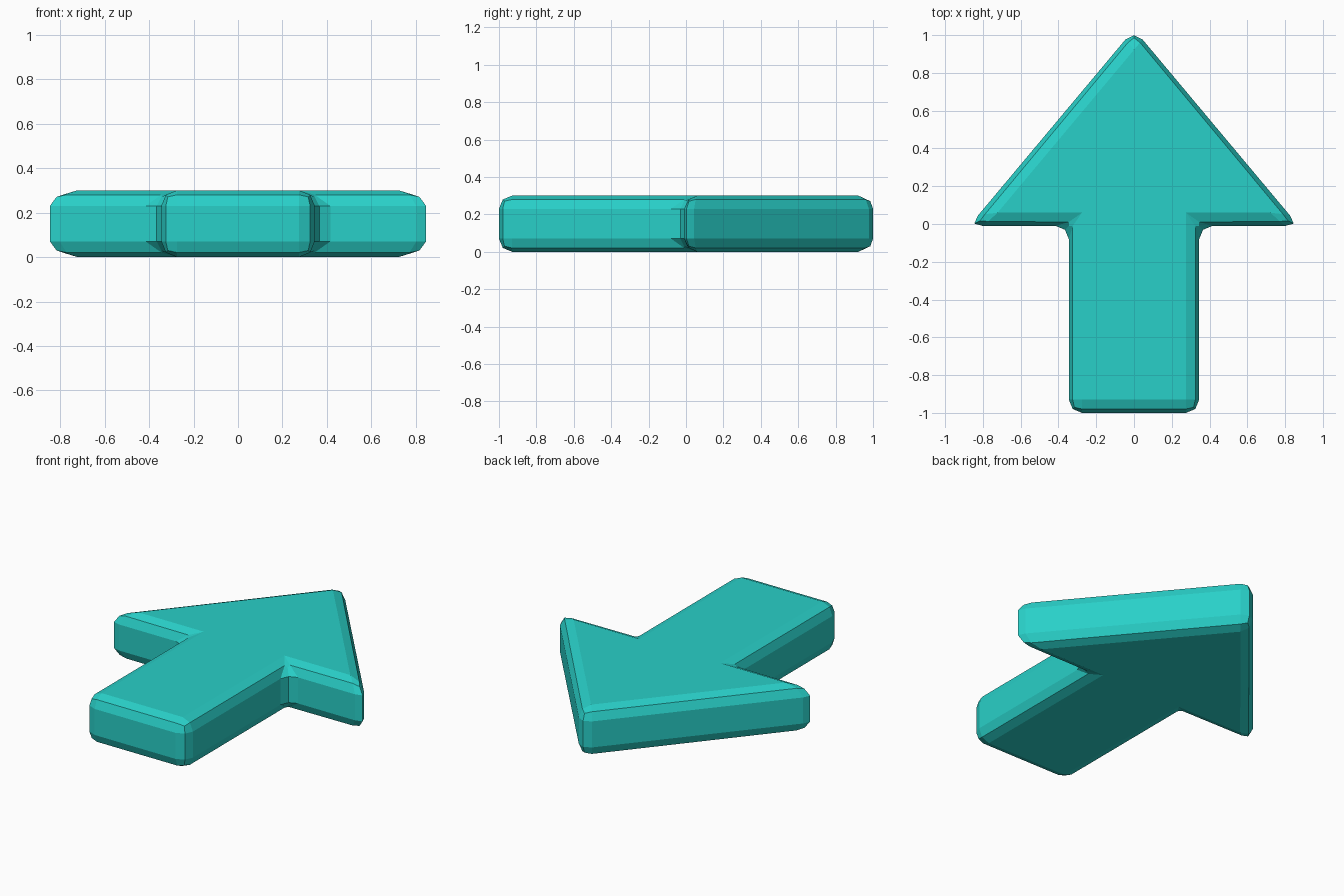
import bpy
import bmesh

if "Cube" in bpy.data.objects:
    bpy.data.objects.remove(bpy.data.objects["Cube"])

HEIGHT = 0.30
BEVEL = 0.07

# Half outline, from the tip down the right side
half = [(0.872, -0.01), (0.345, -0.01), (0.345, -1.0)]
outline = [(0, 1.031)] + half + [(-x, y) for x, y in reversed(half)]

# Extrude the outline into a slab
bm = bmesh.new()
base = bm.faces.new([bm.verts.new((x, y, 0)) for x, y in outline])
ext = bmesh.ops.extrude_face_region(bm, geom=[base], use_keep_orig=True)
top = [v for v in ext["geom"] if isinstance(v, bmesh.types.BMVert)]
bmesh.ops.translate(bm, verts=top, vec=(0, 0, HEIGHT))
bmesh.ops.recalc_face_normals(bm, faces=bm.faces[:])

mesh = bpy.data.meshes.new("arrow")
bm.to_mesh(mesh)
bm.free()
arrow = bpy.data.objects.new("arrow", mesh)
bpy.context.collection.objects.link(arrow)

# Two-step rounding on every edge
bevel = arrow.modifiers.new("rounded_edges", "BEVEL")
bevel.offset_type = "OFFSET"
bevel.width = BEVEL
bevel.segments = 2
bevel.limit_method = "ANGLE"
bevel.use_clamp_overlap = False

# Turquoise material
mat = bpy.data.materials.new("turquoise")
mat.diffuse_color = (0.022, 0.63, 0.58, 1)
mat.use_nodes = True
mat.node_tree.nodes["Principled BSDF"].inputs["Base Color"].default_value = mat.diffuse_color
mesh.materials.append(mat)
